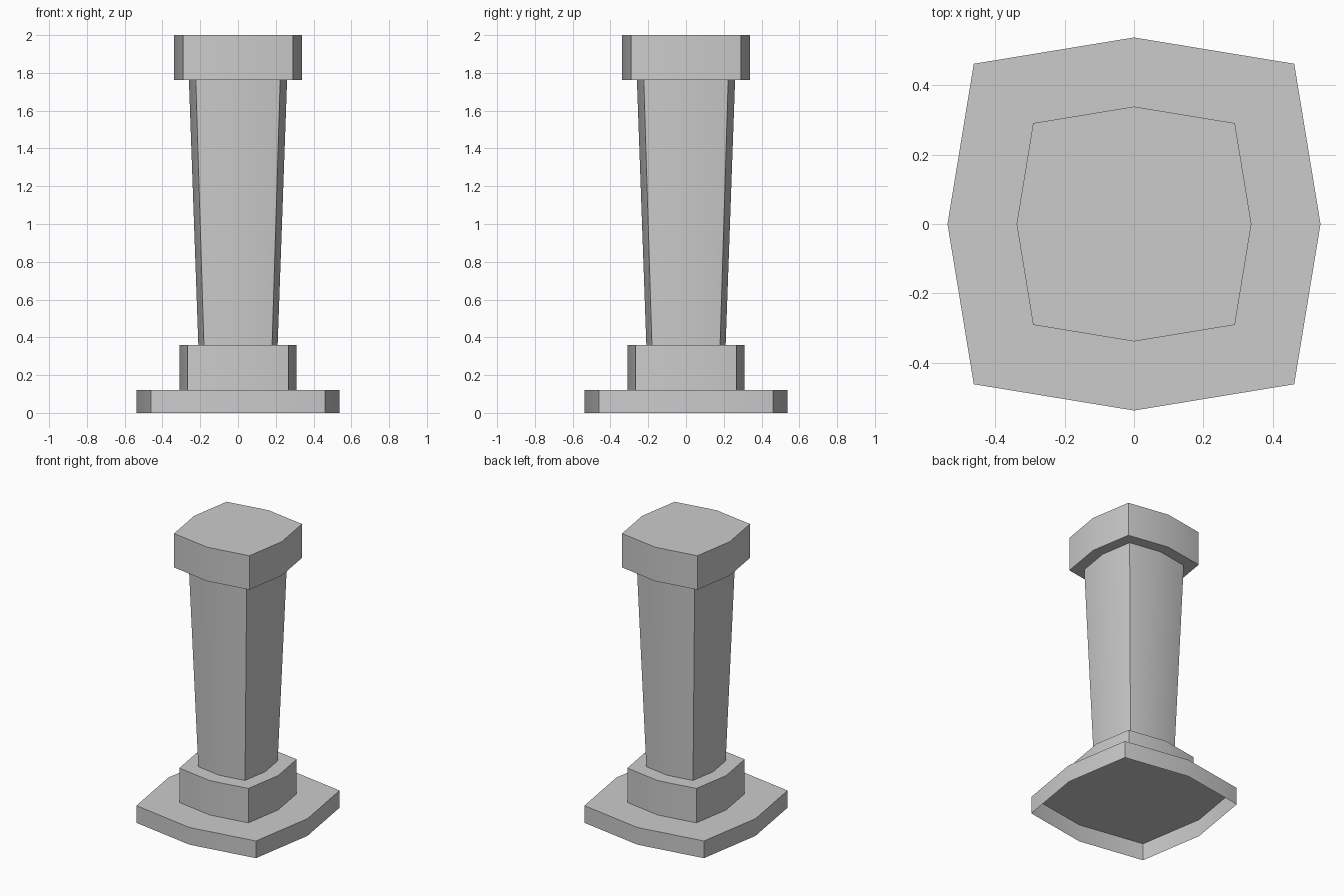
import bpy, bmesh, math

if "Cube" in bpy.data.objects:
    bpy.data.objects.remove(bpy.data.objects["Cube"])

CORNER = 0.859  # corner x/y relative to the mid-side radius


def ring(bm, r, z):
    # bulged square: four mid-side points and four corners
    c = r * CORNER
    pts = [(r, 0), (c, c), (0, r), (-c, c), (-r, 0), (-c, -c), (0, -r), (c, -c)]
    return [bm.verts.new((x, y, z)) for x, y in pts]


def block(name, r0, r1, z0, z1, top=True, bottom=False):
    bm = bmesh.new()
    lo, hi = ring(bm, r0, z0), ring(bm, r1, z1)
    for i in range(8):
        j = (i + 1) % 8
        bm.faces.new((lo[i], lo[j], hi[j], hi[i]))
    if top:
        bm.faces.new(hi)
    if bottom:
        bm.faces.new(lo[::-1])
    mesh = bpy.data.meshes.new(name)
    bm.to_mesh(mesh)
    bm.free()
    ob = bpy.data.objects.new(name, mesh)
    bpy.context.collection.objects.link(ob)
    bpy.ops.object.select_all(action='DESELECT')
    ob.select_set(True)
    bpy.context.view_layer.objects.active = ob
    bpy.ops.object.shade_smooth_by_angle(angle=math.radians(30))
    return ob


# Base slab, open underneath
block("base_plate", 0.537, 0.537, 0.0, 0.12)
# Plinth below the shaft
block("plinth", 0.31, 0.31, 0.12, 0.36)
# Shaft widening upwards, ends hidden by its neighbours
block("shaft", 0.21, 0.26, 0.36, 1.763, top=False)
# Capital on top
block("capital", 0.338, 0.338, 1.763, 2.0, bottom=True)
